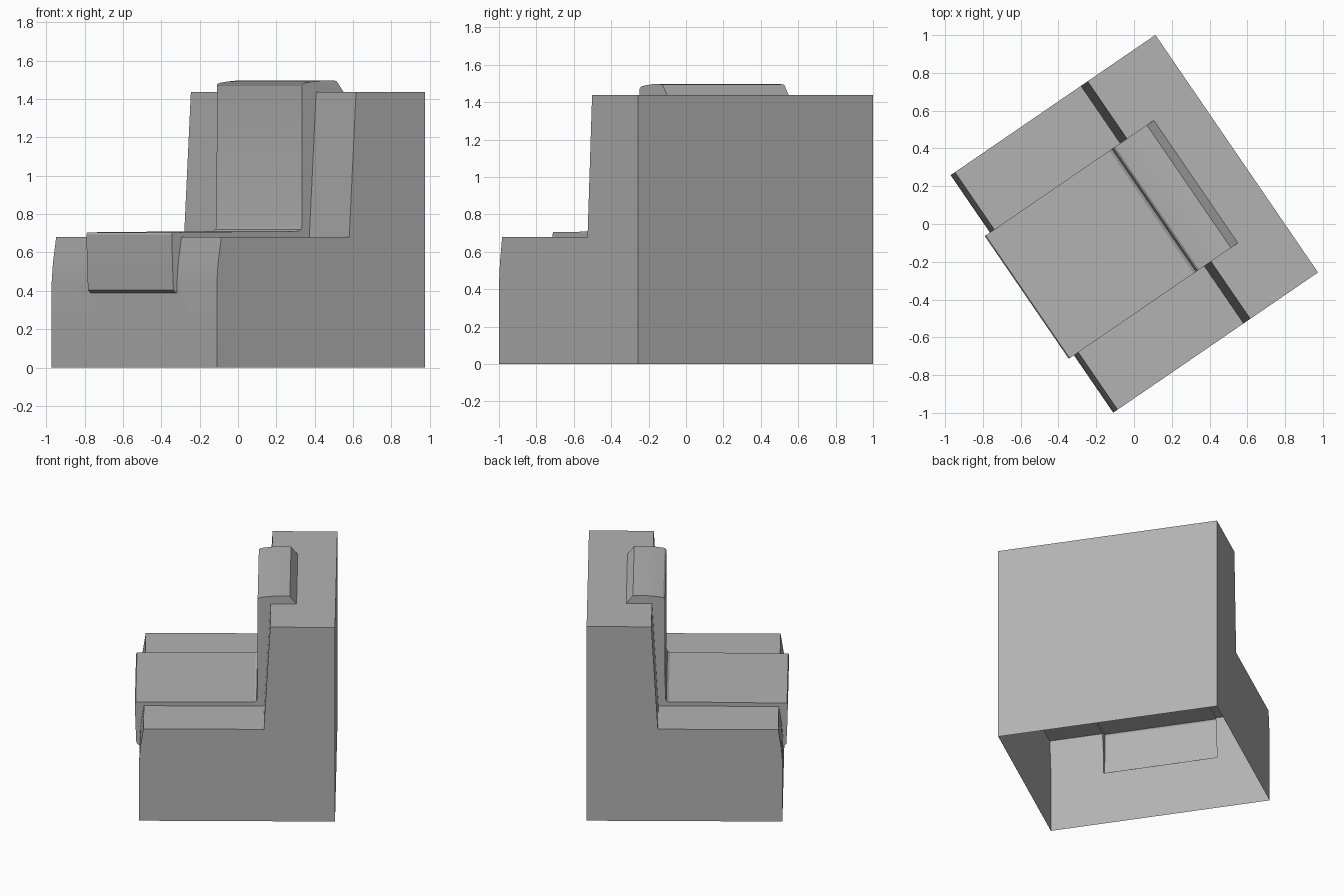
import bpy, bmesh
from math import radians

if "Cube" in bpy.data.objects:
    bpy.data.objects.remove(bpy.data.objects["Cube"])

ANGLE = radians(34.4)  # the whole seat is turned about z


def extrude_profile(name, profile, half_width):
    """Extrude a (depth, height) outline symmetrically across the width."""
    bm = bmesh.new()
    face = bm.faces.new([bm.verts.new((d, -half_width, z)) for d, z in profile])
    res = bmesh.ops.extrude_face_region(bm, geom=[face], use_keep_orig=True)
    verts = [v for v in res["geom"] if isinstance(v, bmesh.types.BMVert)]
    bmesh.ops.translate(bm, verts=verts, vec=(0, 2 * half_width, 0))
    bmesh.ops.recalc_face_normals(bm, faces=bm.faces[:])
    mesh = bpy.data.meshes.new(name)
    bm.to_mesh(mesh)
    bm.free()
    obj = bpy.data.objects.new(name, mesh)
    bpy.context.collection.objects.link(obj)
    obj.rotation_euler.z = ANGLE
    return obj


# Blocky seat body
body = [(-0.655, 0), (-0.655, 0.45), (-0.648, 0.54), (-0.627, 0.68),
        (0.181, 0.68), (0.224, 1.437), (0.659, 1.437), (0.659, 0)]
seat = extrude_profile("seat", body, 0.762)

# Padded cover draped over the front edge, seat, back and top
outer = [(-0.662, 0.39), (-0.678, 0.404), (-0.684, 0.55), (-0.688, 0.695),
         (-0.682, 0.705), (-0.2, 0.709), (0.112, 0.711), (0.128, 0.72),
         (0.135, 0.742), (0.136, 1.472), (0.148, 1.483), (0.2, 1.491),
         (0.27, 1.497), (0.352, 1.495), (0.397, 1.437)]
inner = [(0.38, 1.41), (0.25, 1.41), (0.21, 0.65), (-0.60, 0.65), (-0.625, 0.39)]
cover = extrude_profile("seat_cover", outer + inner, 0.394)

# Merge the cover into the body so both form one skin
union = seat.modifiers.new("union", "BOOLEAN")
union.operation = "UNION"
union.solver = "EXACT"
union.object = cover
bpy.ops.object.select_all(action="DESELECT")
seat.select_set(True)
bpy.context.view_layer.objects.active = seat
bpy.ops.object.modifier_apply(modifier="union")
bpy.data.objects.remove(cover)

# Open the underside: the seat is a hollow shell
bm = bmesh.new()
bm.from_mesh(seat.data)
low = [f for f in bm.faces if all(abs(v.co.z) < 1e-4 for v in f.verts)]
bmesh.ops.delete(bm, geom=low, context="FACES_ONLY")
bm.to_mesh(seat.data)
bm.free()
bpy.ops.object.shade_smooth_by_angle(angle=radians(25))

# Dark grey upholstery
grey = bpy.data.materials.new("grey_upholstery")
grey.diffuse_color = (0.45, 0.45, 0.45, 1)
grey.use_nodes = True
grey.node_tree.nodes["Principled BSDF"].inputs["Base Color"].default_value = grey.diffuse_color
seat.data.materials.clear()
seat.data.materials.append(grey)
